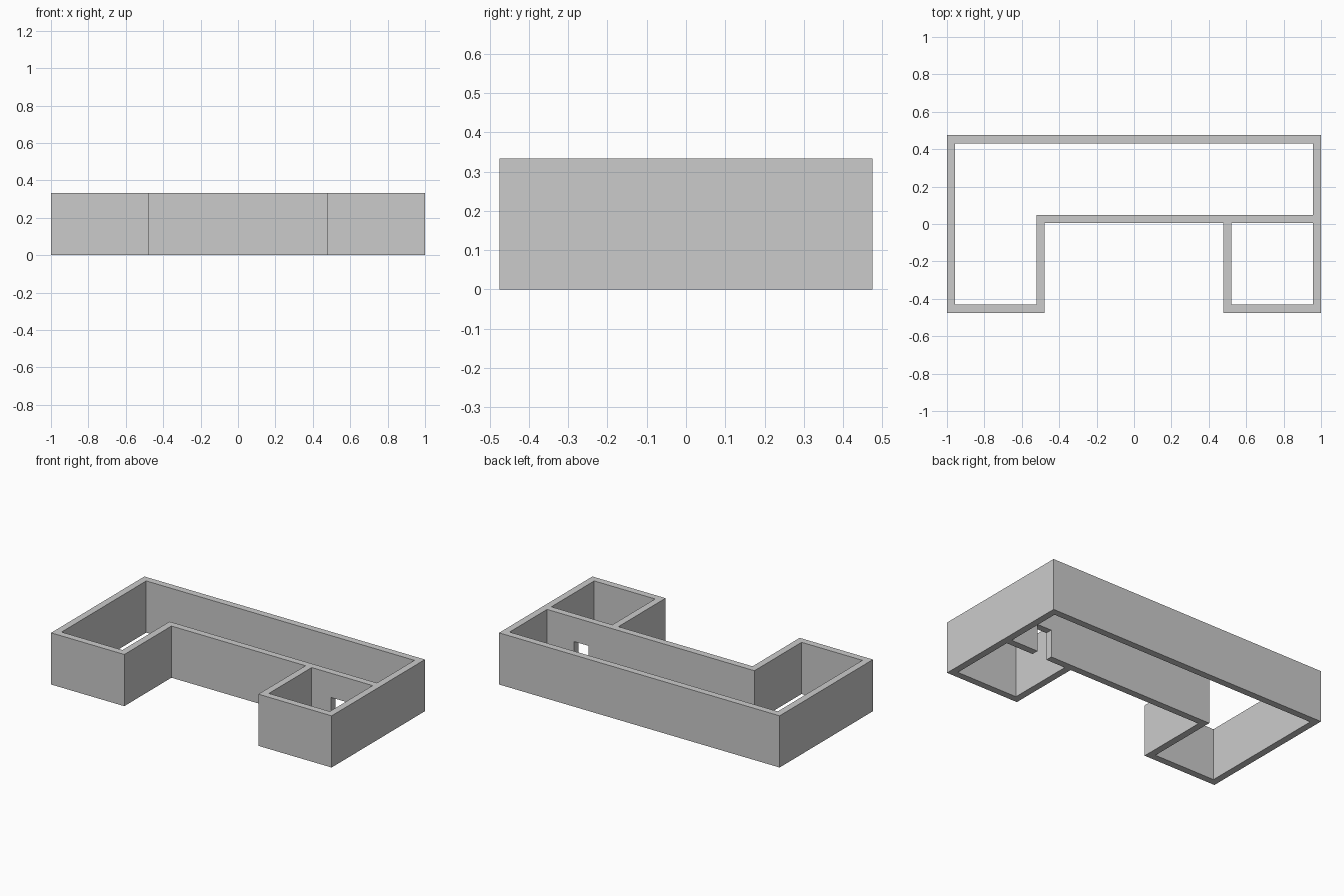
import bpy, bmesh

if "Cube" in bpy.data.objects:
    bpy.data.objects.remove(bpy.data.objects["Cube"])

H = 0.333           # wall height
T = 0.044           # wall thickness
X, Y = 1.0, 0.475   # outer half sizes
XI = 0.478          # courtyard half width
YC = 0.005          # courtyard back face


def prism(name, outline, z0, z1):
    """Extrude a counter-clockwise plan outline between two heights."""
    bm = bmesh.new()
    face = bm.faces.new([bm.verts.new((x, y, z0)) for x, y in outline])
    ext = bmesh.ops.extrude_face_region(bm, geom=[face])
    top = [v for v in ext["geom"] if isinstance(v, bmesh.types.BMVert)]
    bmesh.ops.translate(bm, verts=top, vec=(0, 0, z1 - z0))
    bmesh.ops.recalc_face_normals(bm, faces=bm.faces)
    mesh = bpy.data.meshes.new(name)
    bm.to_mesh(mesh)
    bm.free()
    obj = bpy.data.objects.new(name, mesh)
    bpy.context.collection.objects.link(obj)
    return obj


def rect(x0, x1, y0, y1):
    return [(x0, y0), (x1, y0), (x1, y1), (x0, y1)]


# U-shaped building block
walls = prism("building_walls", [
    (-X, -Y), (-XI, -Y), (-XI, YC), (XI, YC),
    (XI, -Y), (X, -Y), (X, Y), (-X, Y)], 0, H)

# L-shaped hall, square side room, and the doorway joining them
cutters = [
    prism("hall_cutter", [
        (-X + T, -Y + T), (-XI - T, -Y + T), (-XI - T, YC + T),
        (X - T, YC + T), (X - T, Y - T), (-X + T, Y - T)], -0.1, H + 0.1),
    prism("room_cutter", rect(XI + T, X - T, -Y + T, YC), -0.1, H + 0.1),
    prism("doorway_cutter", rect(0.66, 0.763, YC - 0.05, YC + T + 0.05), -0.1, 0.177),
]

for c in cutters:
    mod = walls.modifiers.new(c.name, 'BOOLEAN')
    mod.operation = 'DIFFERENCE'
    mod.solver = 'EXACT'
    mod.object = c
    c.hide_render = True
    c.hide_set(True)
